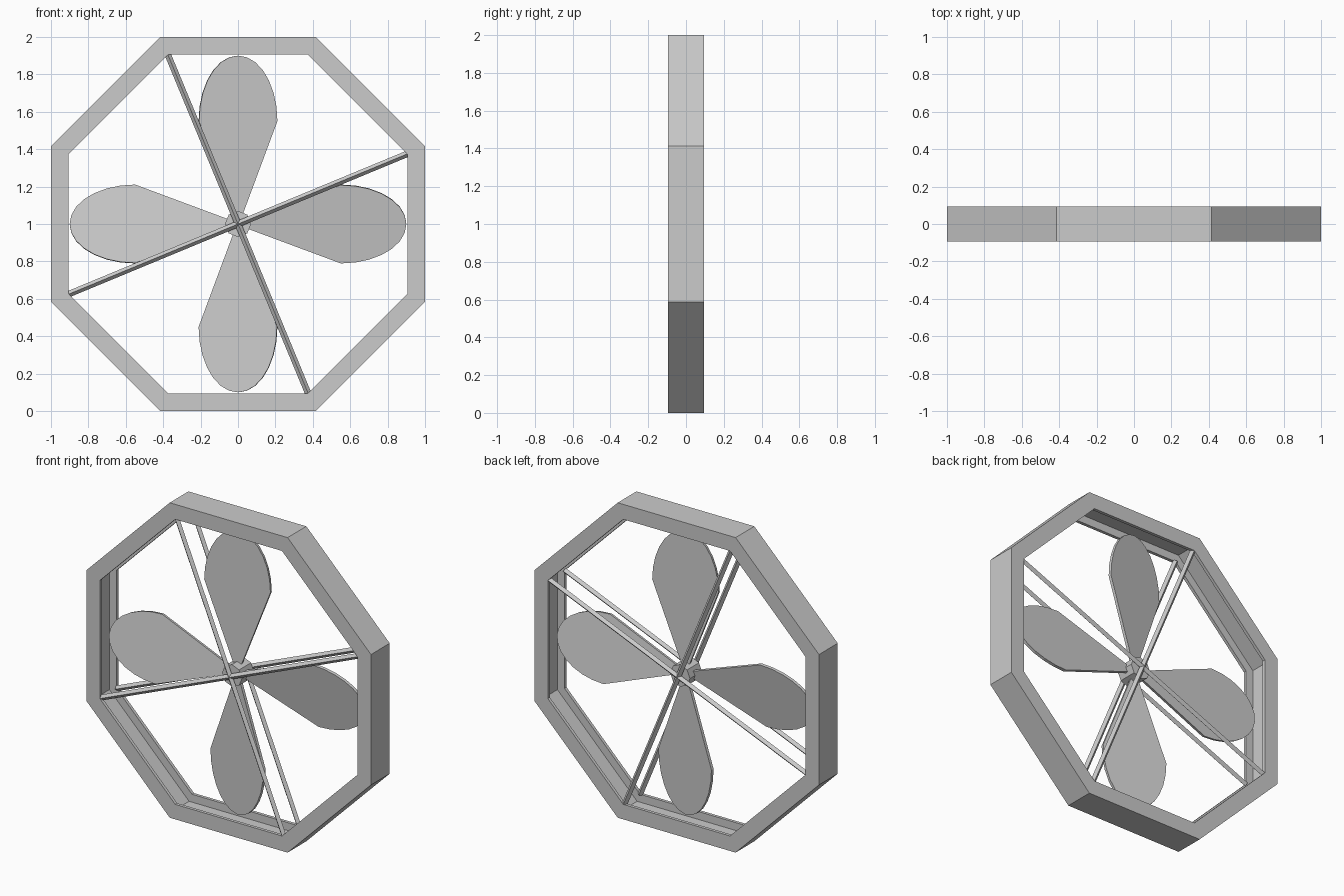
import bpy, bmesh, math
from mathutils import Matrix, Vector

if "Cube" in bpy.data.objects:
    bpy.data.objects.remove(bpy.data.objects["Cube"])

CENTRE = Matrix.Translation((0, 0, 1))
APO = 1 / math.cos(math.pi / 8)   # apothem -> corner radius of the octagon
D = 0.094                         # half depth


def finish(name, bm, matrix=Matrix.Identity(4)):
    bmesh.ops.recalc_face_normals(bm, faces=bm.faces)
    bm.transform(CENTRE @ matrix)
    me = bpy.data.meshes.new(name)
    bm.to_mesh(me)
    bm.free()
    ob = bpy.data.objects.new(name, me)
    bpy.context.collection.objects.link(ob)
    return ob


def spin_y(deg):
    return Matrix.Rotation(math.radians(deg), 4, 'Y')


# octagonal frame: C-channel section (apothem, y) swept round the octagon
T, WALL, INNER = 0.02, 0.955, 0.905
section = [(1, -D), (1, D), (INNER, D), (INNER, D - T),
           (WALL, D - T), (WALL, -D + T), (INNER, -D + T), (INNER, -D)]
bm = bmesh.new()
rings = []
for i in range(8):
    a = math.pi / 8 + i * math.pi / 4
    rings.append([bm.verts.new((r * APO * math.cos(a), y, r * APO * math.sin(a)))
                  for r, y in section])
for i in range(8):
    p, q = rings[i], rings[(i + 1) % 8]
    for j in range(8):
        k = (j + 1) % 8
        bm.faces.new((p[j], p[k], q[k], q[j]))
finish("octagonal_frame", bm)

# diamond-section guard bars, crossing in front of and behind the blades
for side, y in (("front", -0.077), ("back", 0.077)):
    for n, ang in enumerate((22.5, 112.5)):
        bm = bmesh.new()
        bmesh.ops.create_cone(bm, cap_ends=True, segments=4, radius1=0.017,
                              radius2=0.017, depth=1.96)
        # put the diamond corners on the y axis
        corner = max(bm.verts, key=lambda v: v.co.y).co
        if abs(corner.x) > 0.005:
            bm.transform(Matrix.Rotation(math.pi / 4, 4, 'Z'))
        finish(f"{side}_guard_bar_{n + 1}", bm,
               Matrix.Translation((0, y, 0)) @ spin_y(90 - ang))

# hub
bm = bmesh.new()
bmesh.ops.create_cone(bm, cap_ends=True, segments=8, radius1=0.07,
                      radius2=0.07, depth=0.12)
finish("hub", bm, Matrix.Rotation(math.pi / 2, 4, 'X'))

# four pitched blades: straight taper then half-ellipse tip
outline = [(-0.02, 0.04), (0.02, 0.04)]
for i in range(15):
    a = math.pi * i / 14
    outline.append((0.212 * math.cos(a), 0.55 + 0.35 * math.sin(a)))
for n in range(4):
    bm = bmesh.new()
    face = bm.faces.new([bm.verts.new((x, -0.009, z)) for x, z in outline])
    ext = bmesh.ops.extrude_face_region(bm, geom=[face])
    new = [v for v in ext["geom"] if isinstance(v, bmesh.types.BMVert)]
    bmesh.ops.translate(bm, verts=new, vec=Vector((0, 0.018, 0)))
    pitch = Matrix.Rotation(math.radians(9), 4, 'Z')
    finish(f"fan_blade_{n + 1}", bm, spin_y(90 * n) @ pitch)
